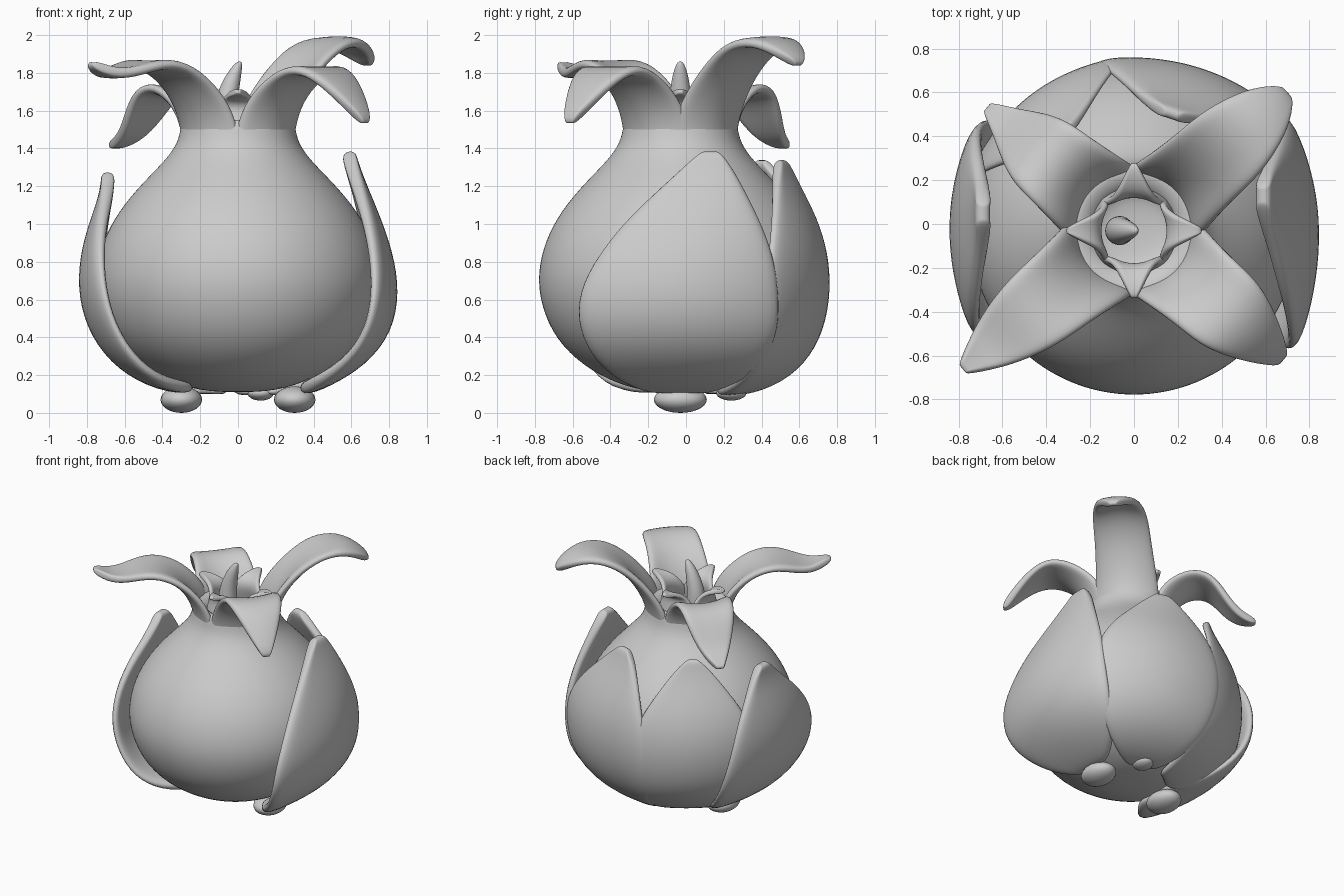
import bpy, bmesh, math
from mathutils import Vector

CY = -0.03  # centre axis of the bulb in y


def finish(name, bm, thick=0.0, levels=2):
    bmesh.ops.recalc_face_normals(bm, faces=bm.faces)
    me = bpy.data.meshes.new(name)
    bm.to_mesh(me)
    bm.free()
    for p in me.polygons:
        p.use_smooth = True
    ob = bpy.data.objects.new(name, me)
    bpy.context.collection.objects.link(ob)
    if thick:
        m = ob.modifiers.new("thickness", 'SOLIDIFY')
        m.thickness = thick
        m.offset = 0
    m = ob.modifiers.new("smooth", 'SUBSURF')
    m.levels = m.render_levels = levels
    return ob


def skin(bm, rows, closed=False):
    vs = [[bm.verts.new(p) for p in row] for row in rows]
    n = len(vs[0])
    for a, b in zip(vs, vs[1:]):
        for i in range(n if closed else n - 1):
            j = (i + 1) % n
            bm.faces.new((a[i], a[j], b[j], b[i]))
    return vs


def axes(az):
    a = math.radians(az)
    return Vector((math.cos(a), math.sin(a), 0)), Vector((-math.sin(a), math.cos(a), 0))


US = (-1, -0.6, -0.2, 0.2, 0.6, 1)


# strip that starts as part of a ring and curls outward; path = (distance, z, half width, cupping)
def petal(name, az, path, thick):
    out, side = axes(az)
    up = Vector((0, 0, 1))
    rows = []
    for i, (d, z, w, k) in enumerate(path):
        a, b = path[max(i - 1, 0)], path[min(i + 1, len(path) - 1)]
        t = Vector((b[0] - a[0], b[1] - a[1])).normalized()
        normal = out * -t.y + up * t.x
        c = out * d + up * z + Vector((0, CY, 0))
        rows.append([c + side * (w * u) + normal * (k * (w * u) ** 2) for u in US])
    bm = bmesh.new()
    skin(bm, rows)
    return finish(name, bm, thick)


# broad outer scale; kn / kp = how strongly each side wraps around the bulb
def scale_leaf(name, az, path, kn, kp, thick=0.06):
    out, side = axes(az)
    rows = []
    for r, z, w, s in path:
        row = []
        for u in US:
            k = kn if u < 0 else kp
            row.append(out * (r - k * (w * u) ** 2) + side * (s + w * u) + Vector((0, CY, z)))
        rows.append(row)
    bm = bmesh.new()
    skin(bm, rows)
    return finish(name, bm, thick)


# Bulb body, turned from a profile
profile = [(0.02, 0.11), (0.2, 0.115), (0.38, 0.17), (0.56, 0.28), (0.69, 0.43), (0.755, 0.62), (0.755, 0.78),
           (0.705, 0.95), (0.605, 1.11), (0.475, 1.25), (0.365, 1.36), (0.312, 1.45), (0.303, 1.54),
           (0.27, 1.56), (0.20, 1.53), (0.17, 1.47), (0.02, 1.46)]
N = 32
bm = bmesh.new()
rings = skin(bm, [[(r * math.cos(2 * math.pi * i / N), r * math.sin(2 * math.pi * i / N) + CY, z)
                   for i in range(N)] for r, z in profile], closed=True)
bm.faces.new(rings[0])
bm.faces.new(rings[-1])
finish("bulb_body", bm)

# Four large crown petals, each with its own curl
base = [(0.27, 1.40, 0.225, 2.0), (0.278, 1.50, 0.225, 2.0)]
crown = {
    "back_right": (42, [(0.32, 1.63, 0.215, 1.7), (0.43, 1.81, 0.20, 1.0), (0.58, 1.945, 0.20, 0.2),
                        (0.74, 1.985, 0.165, -0.8), (0.87, 1.92, 0.11, -1.5), (0.94, 1.84, 0.025, 0)]),
    "back_left": (140, [(0.32, 1.60, 0.215, 1.7), (0.43, 1.71, 0.20, 0.9), (0.56, 1.70, 0.19, 0.2),
                        (0.66, 1.57, 0.15, -0.4), (0.75, 1.45, 0.09, 0), (0.88, 1.41, 0.025, 0)]),
    "front_left": (219, [(0.32, 1.63, 0.215, 1.7), (0.43, 1.78, 0.20, 0.9), (0.59, 1.86, 0.19, 0.1),
                         (0.75, 1.81, 0.15, 0.3), (0.88, 1.785, 0.10, 0.6), (1.01, 1.85, 0.025, 0)]),
    "front_right": (319, [(0.32, 1.63, 0.215, 1.7), (0.43, 1.765, 0.20, 0.9), (0.57, 1.825, 0.20, 0.1),
                          (0.70, 1.78, 0.16, -0.8), (0.81, 1.66, 0.10, -1.5), (0.90, 1.53, 0.025, 0)]),
}
for n, (az, pts) in crown.items():
    petal("crown_petal_" + n, az, base + pts, 0.055)

# Inner ring of four small spikes
inner = [(0.20, 1.45, 0.18, 2.7), (0.18, 1.54, 0.16, 2.7), (0.16, 1.61, 0.115, 2.5),
         (0.18, 1.66, 0.08, 2), (0.24, 1.69, 0.05, 1), (0.31, 1.70, 0.012, 0)]
for i in range(4):
    petal("inner_spike_%d" % (i + 1), i * 90, inner, 0.035)

# Bent central pistil
bm = bmesh.new()
stem = [(-0.06, 1.45, 0.075), (-0.07, 1.60, 0.07), (-0.05, 1.71, 0.058), (-0.02, 1.80, 0.042), (0.01, 1.865, 0.015)]
rows = skin(bm, [[(x + r * math.cos(i * math.pi / 5), CY + r * math.sin(i * math.pi / 5), z) for i in range(10)]
                 for x, z, r in stem], closed=True)
bm.faces.new(rows[0])
bm.faces.new(rows[-1])
finish("pistil", bm)

# Four outer scales: (radius, z, half width, sideways shift)
right = [(0.33, 0.12, 0.12, 0), (0.47, 0.17, 0.32, 0), (0.66, 0.28, 0.46, 0), (0.79, 0.44, 0.54, -0.01),
         (0.825, 0.64, 0.54, -0.01), (0.79, 0.84, 0.47, 0.03), (0.72, 1.03, 0.35, 0.07),
         (0.645, 1.20, 0.21, 0.12), (0.60, 1.32, 0.11, 0.15), (0.585, 1.385, 0.04, 0.16)]
left = [(0.24, 0.13, 0.14, 0.05), (0.42, 0.15, 0.34, 0.05), (0.62, 0.25, 0.47, 0.03), (0.76, 0.42, 0.52, 0),
        (0.82, 0.62, 0.51, 0), (0.81, 0.82, 0.44, -0.02), (0.76, 0.99, 0.32, -0.05),
        (0.71, 1.12, 0.19, -0.07), (0.69, 1.22, 0.10, -0.08), (0.69, 1.275, 0.04, -0.08)]
back_r = [(0.24, 0.11, 0.10, -0.03), (0.43, 0.14, 0.25, -0.05), (0.61, 0.24, 0.37, -0.06), (0.73, 0.40, 0.45, -0.07),
          (0.78, 0.60, 0.48, -0.07), (0.775, 0.80, 0.46, -0.07), (0.72, 0.98, 0.37, -0.05),
          (0.63, 1.15, 0.23, -0.02), (0.575, 1.27, 0.12, 0), (0.555, 1.34, 0.035, 0)]
back_l = [(r - 0.015, z, w * 0.95, 0) for r, z, w, s in back_r]
scale_leaf("outer_scale_right", 0, right, 0.35, 0.5, 0.075)
scale_leaf("outer_scale_left", 180, left, 0.5, 0.45, 0.07)
scale_leaf("outer_scale_back_right", 72, back_r, 0.55, 0.5)
scale_leaf("outer_scale_back_left", 128, back_l, 0.62, 0.62, 0.05)

# Small knobs the bulb rests on
for n, x, y, z, s in (("left", -0.3, CY, 0.07, (0.11, 0.14, 0.07)), ("right", 0.3, CY, 0.07, (0.11, 0.14, 0.07)),
                      ("back", 0.12, 0.24, 0.105, (0.07, 0.08, 0.04))):
    bpy.ops.mesh.primitive_uv_sphere_add(segments=24, ring_count=14, radius=1, location=(x, y, z))
    ob = bpy.context.object
    ob.name = "base_knob_" + n
    ob.scale = s
    bpy.ops.object.shade_smooth()
